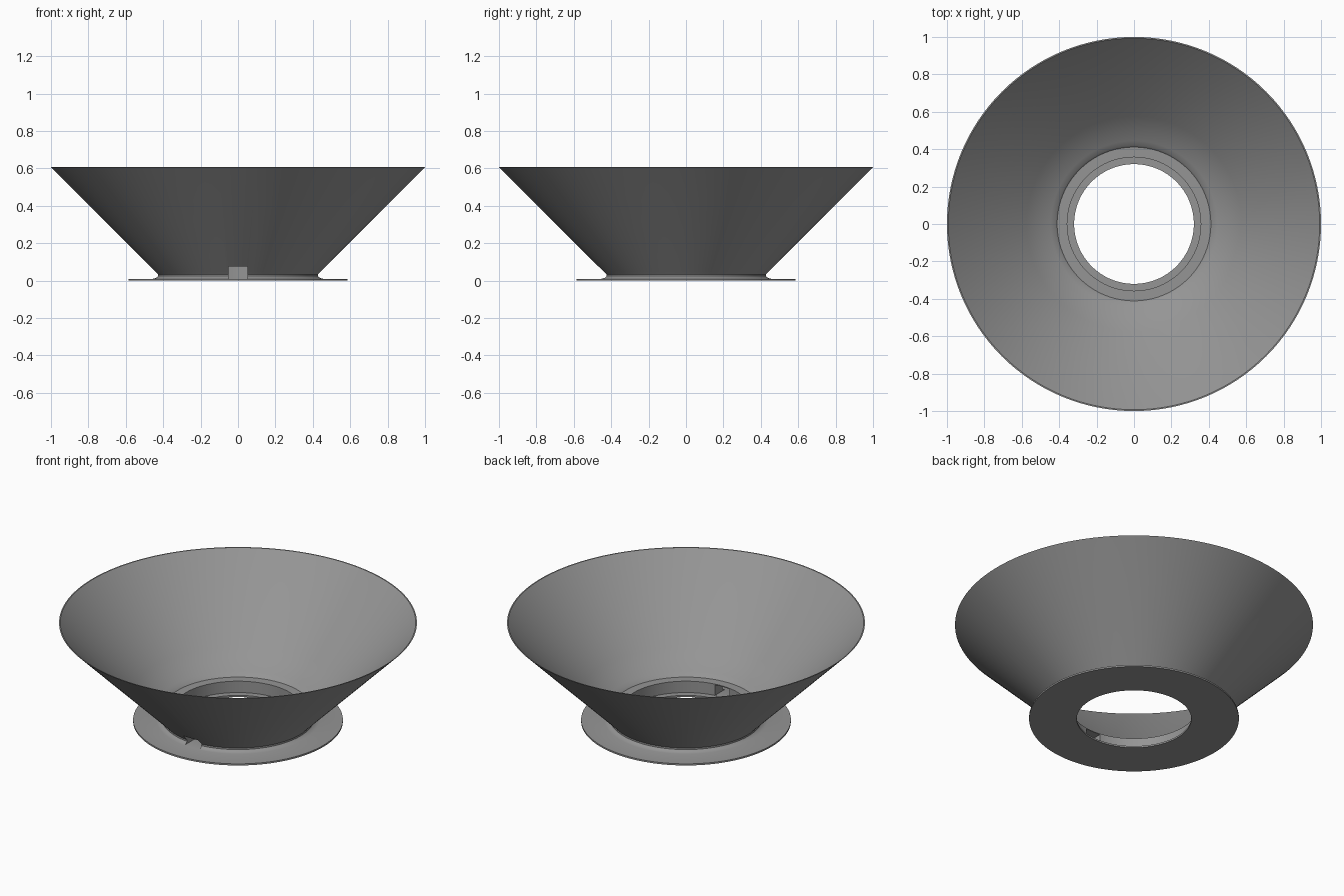
import bpy, bmesh, math

if "Cube" in bpy.data.objects:
    bpy.data.objects.remove(bpy.data.objects["Cube"])

SEGMENTS = 128

grey = bpy.data.materials.new("mid grey")
grey.diffuse_color = (0.30, 0.30, 0.30, 1)
grey.use_nodes = True
grey.node_tree.nodes["Principled BSDF"].inputs["Base Color"].default_value = grey.diffuse_color


def lathe(name, profile):
    """Spin a closed (radius, height) profile around z."""
    bm = bmesh.new()
    rings = []
    for i in range(SEGMENTS):
        a = 2 * math.pi * i / SEGMENTS
        rings.append([bm.verts.new((r * math.cos(a), r * math.sin(a), z)) for r, z in profile])
    n = len(profile)
    for i in range(SEGMENTS):
        p, q = rings[i], rings[(i + 1) % SEGMENTS]
        for j in range(n):
            k = (j + 1) % n
            bm.faces.new((p[j], q[j], q[k], p[k]))
    bmesh.ops.recalc_face_normals(bm, faces=bm.faces)
    mesh = bpy.data.meshes.new(name)
    bm.to_mesh(mesh)
    bm.free()
    obj = bpy.data.objects.new(name, mesh)
    bpy.context.collection.objects.link(obj)
    mesh.materials.append(grey)
    return obj


# Funnel: flange, fillet, outer cone, thin rim, inner cone, ledge, bore, floor lip
funnel = lathe("flanged_funnel", [
    (0.32, 0.0), (0.586, 0.0), (0.586, 0.01),
    (0.455, 0.01), (0.438, 0.015), (0.428, 0.024), (0.428, 0.034), (0.44, 0.047),
    (1.0, 0.607), (0.993, 0.607),
    (0.575, 0.187), (0.50, 0.134), (0.445, 0.102), (0.42, 0.09), (0.411, 0.08),
    (0.357, 0.08), (0.357, 0.01), (0.32, 0.01),
])

# Drain notch through the front of the collar
bpy.ops.mesh.primitive_cube_add(size=1, location=(0, -0.42, 0.0427))
cutter = bpy.context.object
cutter.name = "notch_cutter"
cutter.scale = (0.10, 0.22, 0.065)
cutter.hide_render = True
cutter.hide_set(True)

cut = funnel.modifiers.new("notch", 'BOOLEAN')
cut.operation = 'DIFFERENCE'
cut.solver = 'EXACT'
cut.object = cutter

bpy.ops.object.select_all(action='DESELECT')
bpy.context.view_layer.objects.active = funnel
funnel.select_set(True)
bpy.ops.object.modifier_apply(modifier=cut.name)
bpy.data.objects.remove(cutter)
bpy.ops.object.shade_smooth_by_angle(angle=math.radians(40))
